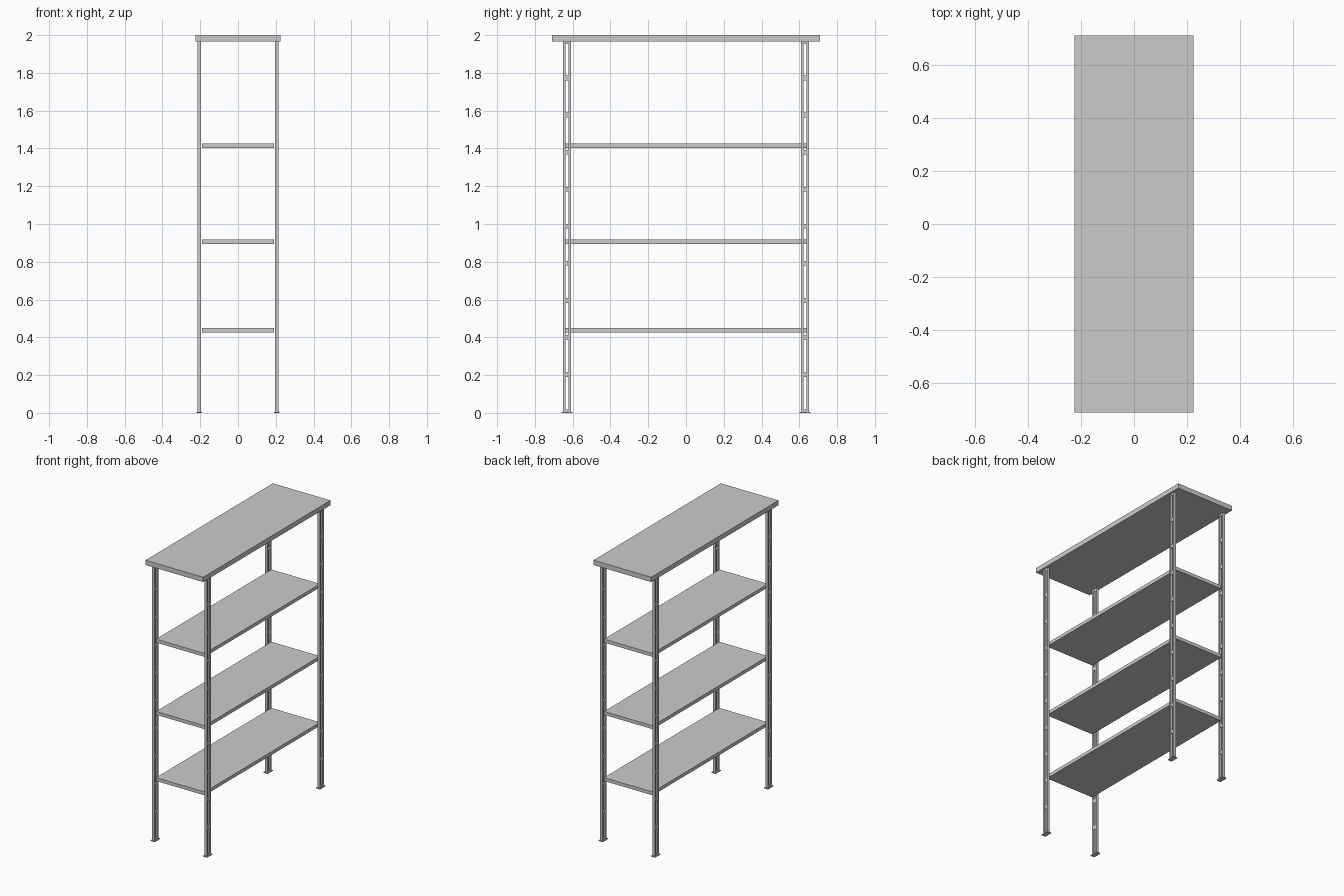
import bpy
import bmesh
from mathutils import Matrix, Vector

if "Cube" in bpy.data.objects:
    bpy.data.objects.remove(bpy.data.objects["Cube"])


def boxes(name, specs):
    """One object made of boxes, each given as (centre, size)."""
    bm = bmesh.new()
    for centre, size in specs:
        m = Matrix.Translation(Vector(centre)) @ Matrix.Diagonal((*size, 1))
        bmesh.ops.create_cube(bm, size=1, matrix=m)
    mesh = bpy.data.meshes.new(name)
    bm.to_mesh(mesh)
    bm.free()
    obj = bpy.data.objects.new(name, mesh)
    bpy.context.collection.objects.link(obj)
    return obj


TOP_Z = 1.966       # underside of the top board
FOOT_H = 0.006
LEG_X, LEG_Y = 0.205, 0.63
LEG_W, LEG_D = 0.018, 0.042
RAIL = 0.012

# Thick overhanging top board
boxes("top_board", [((0, 0, (TOP_Z + 2) / 2), (0.45, 1.42, 2 - TOP_Z))])

# Three thin shelves held between the legs
for label, z in (("lower", 0.438), ("middle", 0.905), ("upper", 1.415)):
    boxes(label + "_shelf", [((0, 0, z), (0.38, 1.286, 0.024))])

# Ladder legs: two rails joined by evenly spaced rungs, on a foot plate
for side, sx in (("left", -1), ("right", 1)):
    for end, sy in (("front", -1), ("back", 1)):
        x, y = sx * LEG_X, sy * LEG_Y
        rail_h = TOP_Z - FOOT_H
        offset = (LEG_D - RAIL) / 2
        parts = [((x, y + s * offset, FOOT_H + rail_h / 2), (LEG_W, RAIL, rail_h))
                 for s in (-1, 1)]
        parts += [((x, y, 0.204 + 0.196 * i), (0.012, LEG_D - 2 * RAIL, 0.026))
                  for i in range(9)]
        # End rungs at the foot and under the top board
        parts += [((x, y, z), (0.012, LEG_D - 2 * RAIL, 0.013))
                  for z in (FOOT_H + 0.0065, TOP_Z - 0.0065)]
        boxes(f"{end}_{side}_leg", parts)
        boxes(f"{end}_{side}_foot", [((x, y, FOOT_H / 2), (0.03, 0.058, FOOT_H))])
